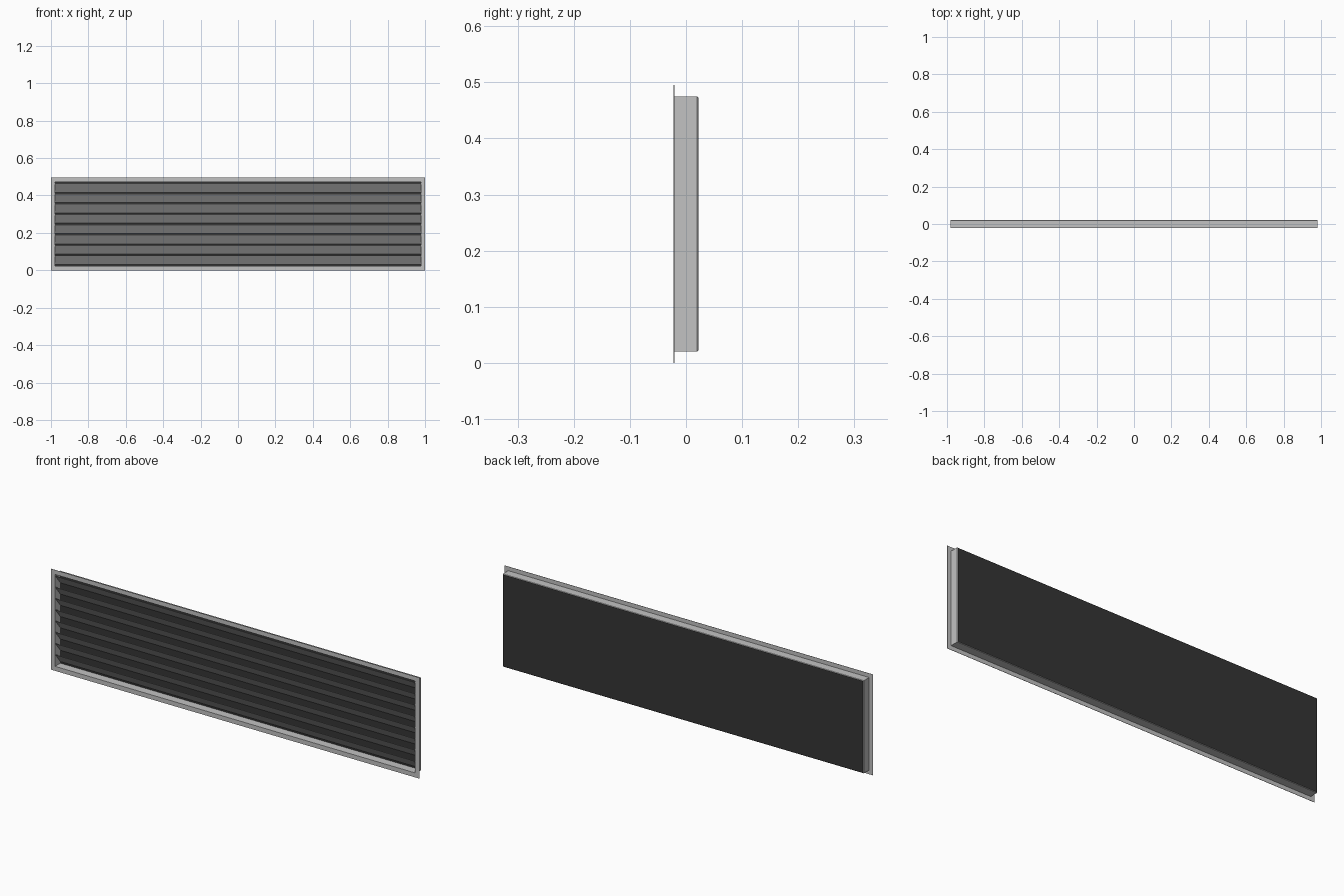
import bpy, bmesh

if "Cube" in bpy.data.objects:
    bpy.data.objects.remove(bpy.data.objects["Cube"])


def material(name, value):
    m = bpy.data.materials.new(name)
    m.diffuse_color = (value, value, value, 1)
    m.use_nodes = True
    m.node_tree.nodes["Principled BSDF"].inputs["Base Color"].default_value = m.diffuse_color
    return m


light_metal = material("light grey metal", 0.54)
dark_back = material("dark backing", 0.035)

MID_Z = 0.2475


def finish(name, bm, mats):
    bmesh.ops.recalc_face_normals(bm, faces=bm.faces[:])
    mesh = bpy.data.meshes.new(name)
    bm.to_mesh(mesh)
    bm.free()
    for m in mats:
        mesh.materials.append(m)
    obj = bpy.data.objects.new(name, mesh)
    bpy.context.collection.objects.link(obj)
    return obj


# Flanged tray: rectangular rings (half width, half height, y),
# running from the inner back, around the flange, to the outer back
rings = [
    (0.978, 0.2255, 0.019),
    (0.978, 0.2255, -0.022),
    (1.0, 0.2475, -0.022),
    (1.0, 0.2475, -0.0205),
    (0.98, 0.2275, -0.0205),
    (0.98, 0.2275, 0.020),
    (0.978, 0.2255, 0.022),
]
bm = bmesh.new()
loops = [[bm.verts.new((sx * hx, y, MID_Z + sz * hz))
          for sx, sz in ((-1, -1), (1, -1), (1, 1), (-1, 1))]
         for hx, hz, y in rings]
for a, b in zip(loops, loops[1:]):
    for i in range(4):
        j = (i + 1) % 4
        bm.faces.new((a[i], a[j], b[j], b[i]))
# Dark closing panel, inside and outside
for cap in (loops[0], loops[-1]):
    bm.faces.new(cap).material_index = 1
finish("vent_frame", bm, [light_metal, dark_back])

# Louvre slats: front edge high, sloping down toward the back
COUNT, PITCH, DROP, THICK = 8, 0.0552, 0.047, 0.002
for n in range(COUNT):
    zc = MID_Z + (n - (COUNT - 1) / 2) * PITCH
    profile = [
        (-0.020, zc + DROP / 2),
        (0.018, zc - DROP / 2),
        (0.018, zc - DROP / 2 + THICK),
        (-0.020, zc + DROP / 2 + THICK),
    ]
    bm = bmesh.new()
    left, right = [[bm.verts.new((x, y, z)) for y, z in profile]
                   for x in (-0.978, 0.978)]
    bm.faces.new(left)
    bm.faces.new(right)
    for i in range(4):
        j = (i + 1) % 4
        bm.faces.new((left[i], left[j], right[j], right[i]))
    finish(f"louvre_slat_{n + 1}", bm, [light_metal])
